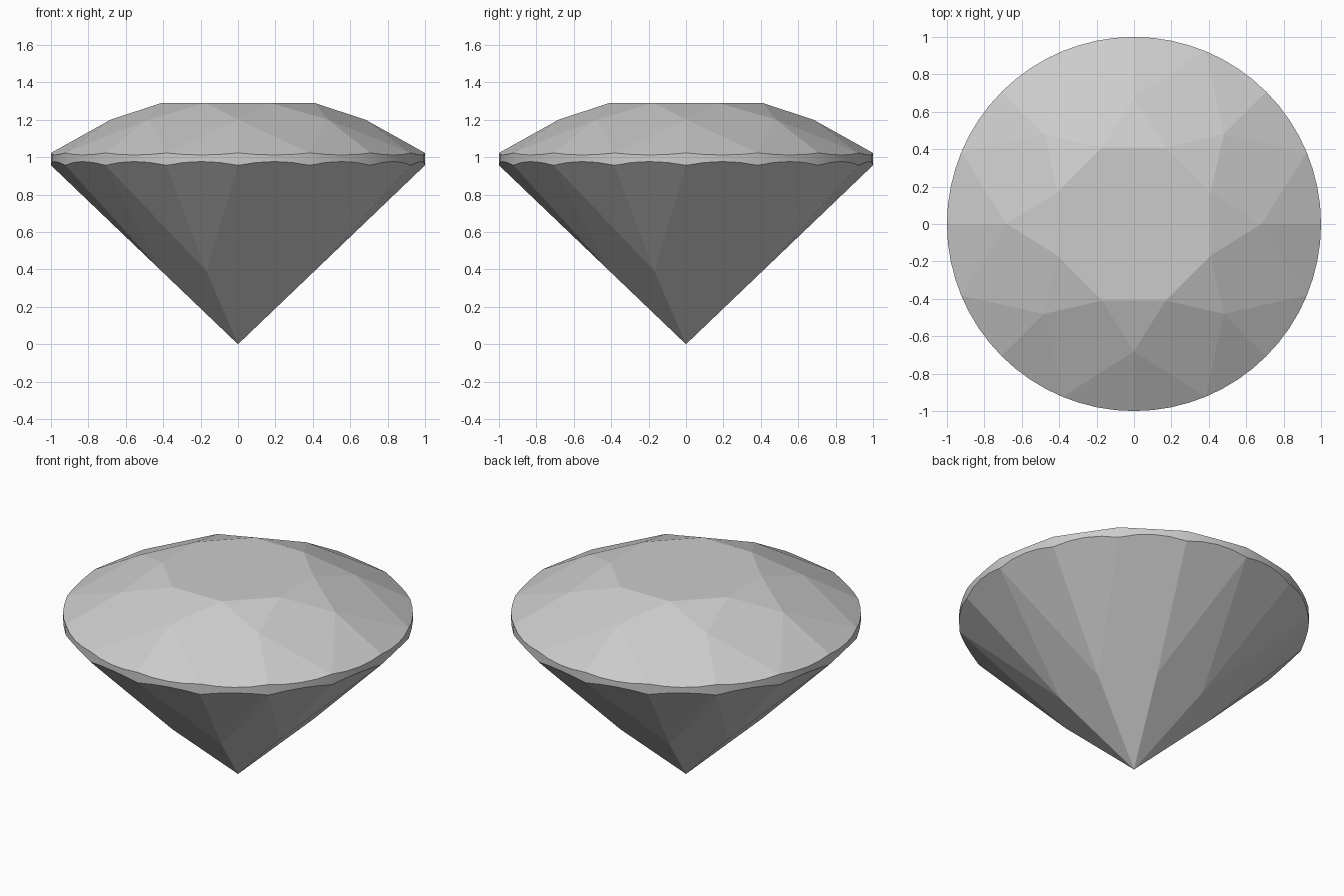
import bpy, bmesh
from math import cos, sin, pi

if "Cube" in bpy.data.objects:
    bpy.data.objects.remove(bpy.data.objects["Cube"])

SEG = 64                      # girdle segments, four per scallop
TABLE_R, TABLE_Z = 0.443, 1.29
STAR_R = 0.68
LOWER_R = 0.443
TOP_Z, BOTTOM_Z = 1.023, 0.957   # girdle heights at the facet corners

c8, c16 = cos(pi / 8), cos(pi / 16)

# Heights that keep the kite facets flat
crown_slope = (TABLE_Z - TOP_Z) / (1 - TABLE_R)
STAR_Z = TABLE_Z - (STAR_R * c8 - TABLE_R) * crown_slope
LOWER_Z = LOWER_R * c8 * BOTTOM_Z

# Slopes of the half facets, which scallop the round girdle
upper_slope = (TOP_Z - STAR_Z) / (c16 * (1 - STAR_R))
lower_slope = (BOTTOM_Z - LOWER_Z) / (c16 * (1 - LOWER_R))

bm = bmesh.new()


def vert(r, j, z):
    a = 2 * pi * j / SEG
    return bm.verts.new((r * cos(a), r * sin(a), z))


def scallop(z, slope, j):
    return z + slope * (cos(2 * pi * (j % 4 - 2) / SEG) - c16)


upper = [vert(1, j, scallop(TOP_Z, upper_slope, j)) for j in range(SEG)]
lower = [vert(1, j, scallop(BOTTOM_Z, lower_slope, j)) for j in range(SEG)]
table = [vert(TABLE_R, 8 * k + 4, TABLE_Z) for k in range(8)]
star = [vert(STAR_R, 8 * k, STAR_Z) for k in range(8)]
junction = [vert(LOWER_R, 8 * k + 4, LOWER_Z) for k in range(8)]
culet = bm.verts.new((0, 0, 0))


def arc(ring, j):
    return [ring[(j + i) % SEG] for i in range(5)]


# Table, crown and pavilion facets
bm.faces.new(table)
for k in range(8):
    n, j = (k + 1) % 8, 8 * k
    bm.faces.new((table[k - 1], star[k], table[k]))
    bm.faces.new((table[k], star[k], upper[j + 4], star[n]))
    bm.faces.new([star[k]] + arc(upper, j))
    bm.faces.new([star[k]] + arc(upper, j - 4))
    bm.faces.new((culet, junction[k - 1], lower[j], junction[k]))
    bm.faces.new([junction[k]] + arc(lower, j))
    bm.faces.new([junction[k]] + arc(lower, j + 4))

# Round girdle band
for j in range(SEG):
    n = (j + 1) % SEG
    bm.faces.new((lower[j], lower[n], upper[n], upper[j])).smooth = True
    for ring in (upper, lower):
        bm.edges.get((ring[j], ring[n])).smooth = False

bmesh.ops.recalc_face_normals(bm, faces=bm.faces)
mesh = bpy.data.meshes.new("cut_gem")
bm.to_mesh(mesh)
bm.free()
bpy.context.collection.objects.link(bpy.data.objects.new("cut_gem", mesh))
